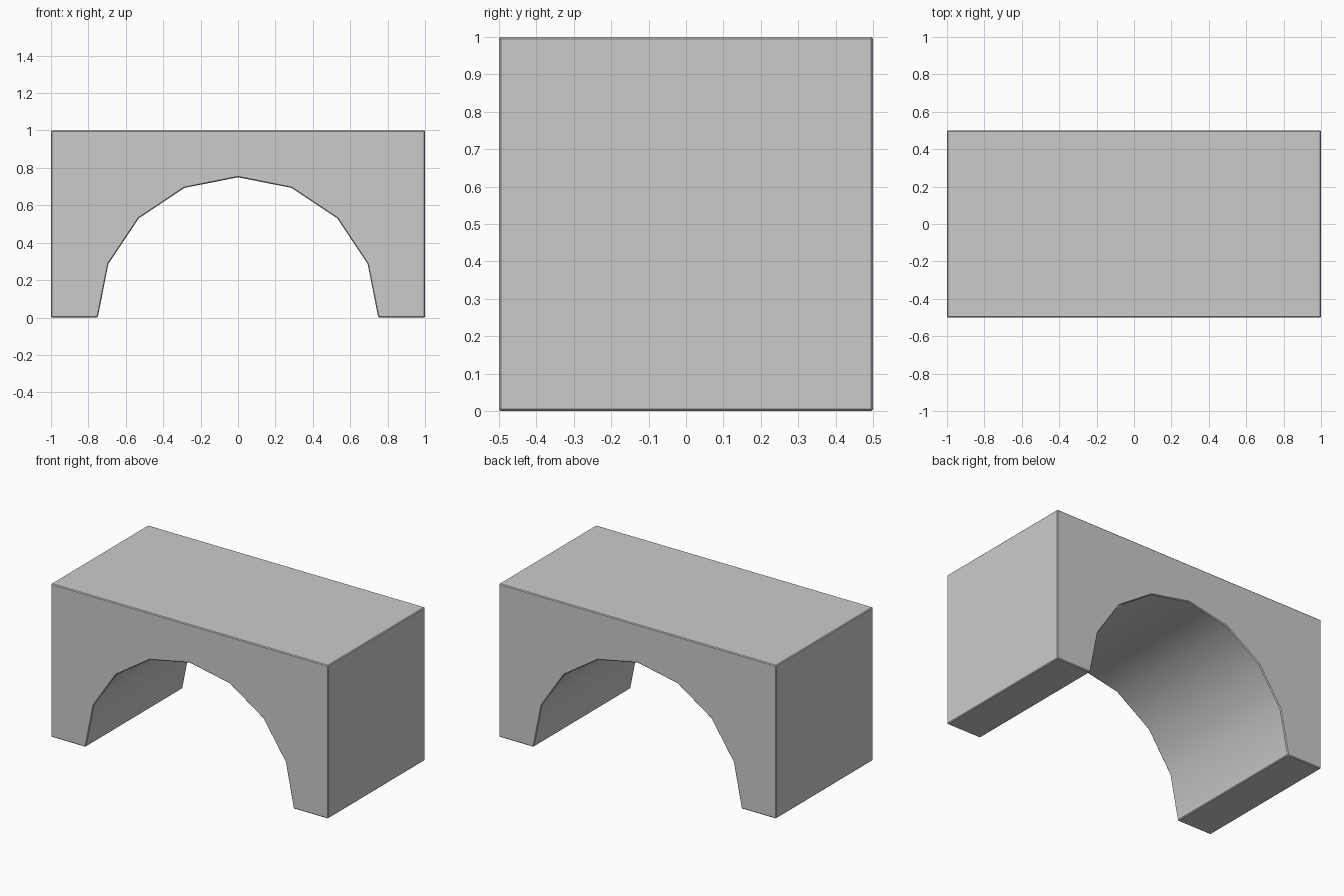
import bpy, bmesh
from math import cos, sin, pi

if "Cube" in bpy.data.objects:
    bpy.data.objects.remove(bpy.data.objects["Cube"])

HALF_LENGTH, HALF_DEPTH, HEIGHT = 1.0, 0.5, 1.0
RADIUS, SEGMENTS, BEVEL = 0.75, 8, 0.005

# Front profile: block outline with a faceted half-round opening
profile = [(HALF_LENGTH, 0), (HALF_LENGTH, HEIGHT), (-HALF_LENGTH, HEIGHT), (-HALF_LENGTH, 0)]
for i in range(SEGMENTS + 1):
    a = pi - pi * i / SEGMENTS
    profile.append((RADIUS * cos(a), RADIUS * sin(a)))

# Extrude the profile through the depth
bm = bmesh.new()
face = bm.faces.new([bm.verts.new((x, -HALF_DEPTH, z)) for x, z in profile])
ext = bmesh.ops.extrude_face_region(bm, geom=[face], use_keep_orig=True)
verts = [g for g in ext["geom"] if isinstance(g, bmesh.types.BMVert)]
bmesh.ops.translate(bm, verts=verts, vec=(0, 2 * HALF_DEPTH, 0))
bmesh.ops.recalc_face_normals(bm, faces=bm.faces[:])

# Fine chamfer on the sharp edges, leaving the arch facets alone
sharp = [e for e in bm.edges if e.calc_face_angle(0) > pi / 6]
bmesh.ops.bevel(bm, geom=sharp, offset=BEVEL, offset_type='OFFSET',
                segments=1, affect='EDGES', profile=0.5)
bmesh.ops.recalc_face_normals(bm, faces=bm.faces[:])

mesh = bpy.data.meshes.new("arch_block")
bm.to_mesh(mesh)
bm.free()
arch = bpy.data.objects.new("arch_block", mesh)
bpy.context.collection.objects.link(arch)

# Smooth the inside of the arch, keep chamfers crisp
bpy.context.view_layer.objects.active = arch
arch.select_set(True)
bpy.ops.object.shade_smooth_by_angle(angle=pi / 6)
